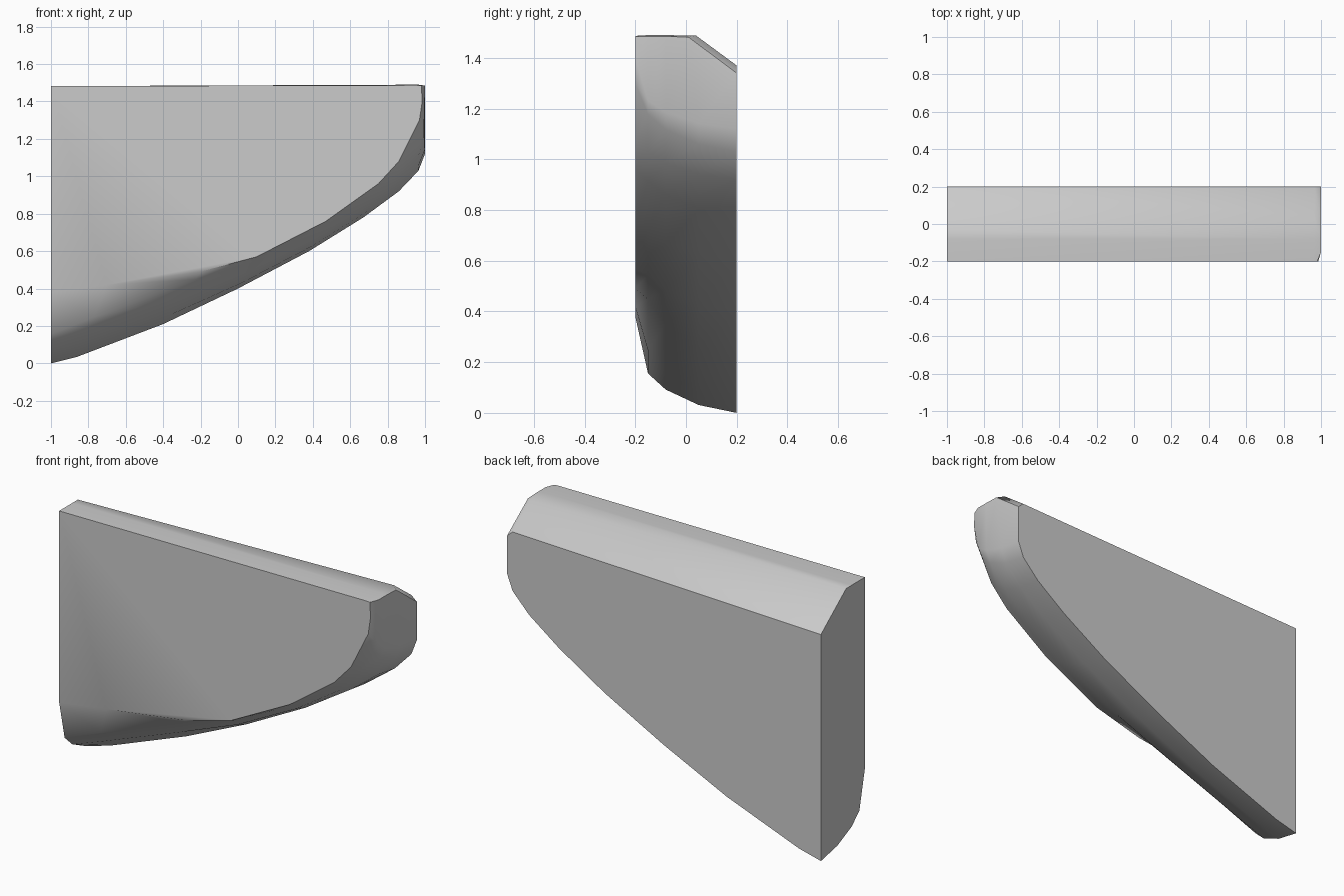
import bpy, bmesh

cube = bpy.data.objects.get("Cube")
if cube:
    bpy.data.objects.remove(cube, do_unlink=True)

grey = bpy.data.materials.new("plain_grey")
grey.use_nodes = True
colour = (0.6, 0.6, 0.6, 1)
grey.diffuse_color = colour
grey.node_tree.nodes["Principled BSDF"].inputs["Base Color"].default_value = colour

# Lower outlines (x, z) of the front and back faces
front_curve = [(-1, .38), (-.7, .42), (-.2, .49), (.1, .57), (.47, .76),
               (.75, .96), (.86, 1.08), (.97, 1.3), (.985, 1.4)]
back_curve = [(-1, 0), (-.86, .035), (-.4, .21), (0, .4), (.38, .6),
              (.67, .78), (.86, .92), (.965, 1.03), (1, 1.12)]
# How far the rounded knee, just behind the front, has moved to the back curve
knee = [.59, .45, .15, .15, .2, .25, .3, .45, .6]

# Slices from front to back: depth, and share of the way from knee to back
slices = [(-.2, None), (-.15, 0), (-.08, .41), (.05, .8), (.2, 1)]

# Top points (x, y, z): nose tip, nose shoulder, straight end
flat_top = lambda y: [(1, y, 1.485), (.965, y, 1.49), (-1, y, 1.482)]
tops = [
    [(.98, -.2, 1.485), (.955, -.2, 1.487), (-1, -.2, 1.482)],
    flat_top(-.15),
    flat_top(-.08),
    [(1, .01, 1.482), (.965, .04, 1.488), (-1, -.03, 1.482)],
    [(1, .2, 1.34), (.965, .2, 1.37), (-1, .2, 1.305)],
]


def mix(a, b, t):
    return a + (b - a) * t


bm = bmesh.new()
rings = []
for (y, share), top in zip(slices, tops):
    ring = []
    for (fx, fz), (bx, bz), k in zip(front_curve, back_curve, knee):
        t = 0 if share is None else mix(k, 1, share)
        ring.append(bm.verts.new((mix(fx, bx, t), y, mix(fz, bz, t))))
    ring += [bm.verts.new(p) for p in top]
    rings.append(ring)

# Skin between the slices, then the flat front and back
for a, b in zip(rings, rings[1:]):
    for i in range(len(a)):
        j = (i + 1) % len(a)
        bm.faces.new((a[i], b[i], b[j], a[j]))
bm.faces.new(rings[0])
bm.faces.new(reversed(rings[-1]))
bmesh.ops.recalc_face_normals(bm, faces=bm.faces)

mesh = bpy.data.meshes.new("curved_panel")
bm.to_mesh(mesh)
bm.free()
mesh.materials.append(grey)
panel = bpy.data.objects.new("curved_panel", mesh)
bpy.context.collection.objects.link(panel)

# Soft underside with crisp outer edges
bpy.ops.object.select_all(action="DESELECT")
panel.select_set(True)
bpy.context.view_layer.objects.active = panel
bpy.ops.object.shade_smooth_by_angle(angle=0.75)
